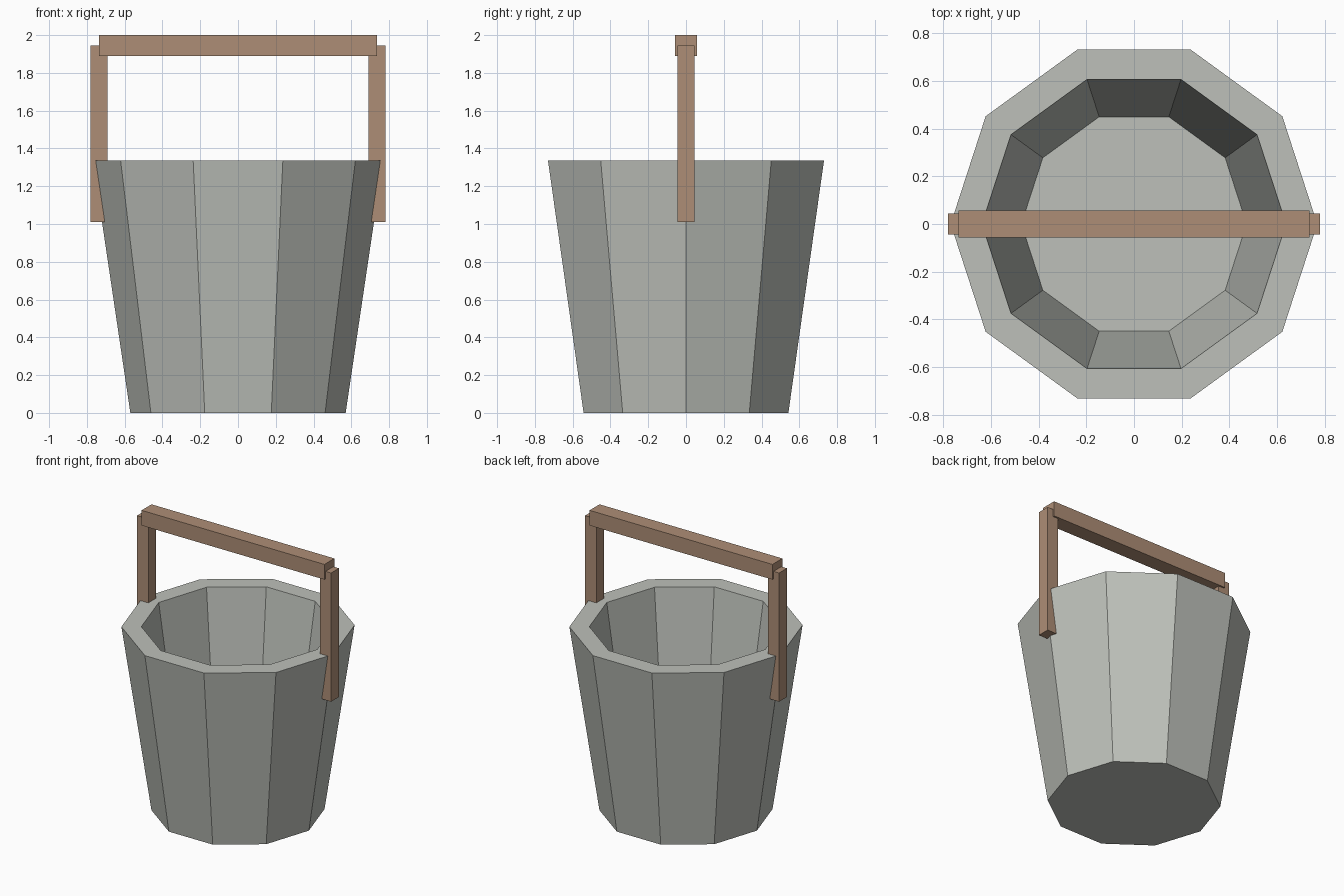
import bpy
import bmesh
from math import cos, sin, tau

default = bpy.data.objects.get("Cube")
if default:
    bpy.data.objects.remove(default, do_unlink=True)

SIDES = 10


def material(name, color):
    mat = bpy.data.materials.new(name)
    mat.use_nodes = True
    mat.diffuse_color = color
    mat.node_tree.nodes["Principled BSDF"].inputs["Base Color"].default_value = color
    return mat


def finish(name, bm, mat):
    bmesh.ops.recalc_face_normals(bm, faces=bm.faces)
    mesh = bpy.data.meshes.new(name)
    bm.to_mesh(mesh)
    bm.free()
    mesh.materials.append(mat)
    obj = bpy.data.objects.new(name, mesh)
    bpy.context.collection.objects.link(obj)
    return obj


def box(name, x, y, z, mat):
    """Box spanning the given (low, high) ranges."""
    bm = bmesh.new()
    bmesh.ops.create_cube(bm, size=1)
    for v in bm.verts:
        v.co = [r[0] if c < 0 else r[1] for c, r in zip(v.co, (x, y, z))]
    return finish(name, bm, mat)


grey = material("pale grey", (0.51, 0.53, 0.49, 1))
wood = material("brown wood", (0.42, 0.27, 0.18, 1))

# Bucket: ten-sided rings from the underside, over the rim, to the inner floor
profile = [(0.57, 0), (0.768, 1.335), (0.637, 1.335), (0.472, 0.225)]
bm = bmesh.new()
rings = [[bm.verts.new((r * cos(tau * i / SIDES), r * sin(tau * i / SIDES), z))
          for i in range(SIDES)] for r, z in profile]
for low, high in zip(rings, rings[1:]):
    for i in range(SIDES):
        j = (i + 1) % SIDES
        bm.faces.new((low[i], low[j], high[j], high[i]))
bm.faces.new(rings[0])
bm.faces.new(rings[-1])
finish("bucket", bm, grey)

# Handle: two uprights and a crossbar
box("left_handle_post", (0.69, 0.78), (-0.045, 0.045), (1.01, 1.945), wood)
box("right_handle_post", (-0.78, -0.69), (-0.045, 0.045), (1.01, 1.945), wood)
box("handle_bar", (-0.735, 0.735), (-0.057, 0.057), (1.89, 2.0), wood)
